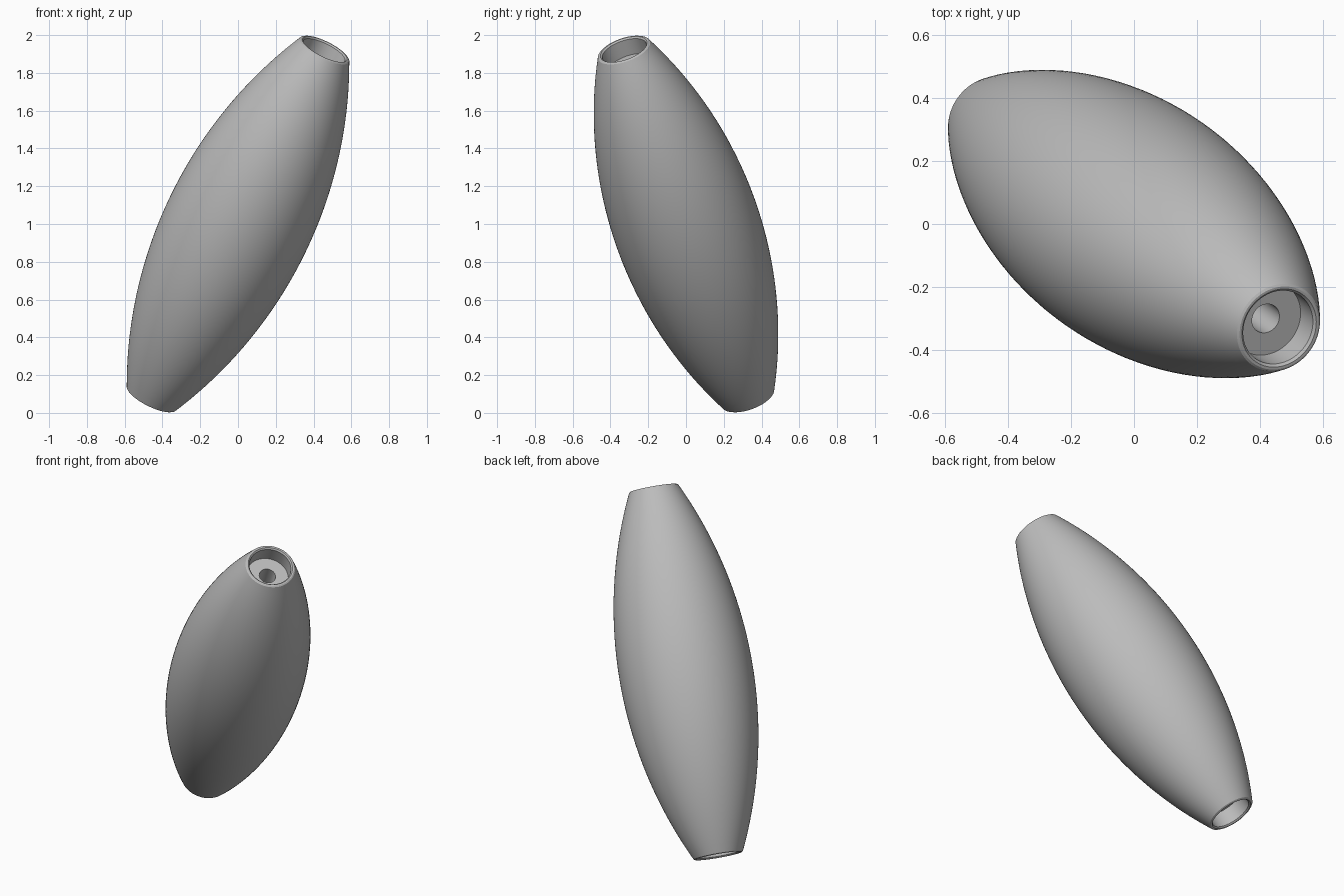
import bpy, bmesh, math
from mathutils import Vector

cube = bpy.data.objects.get("Cube")
if cube:
    bpy.data.objects.remove(cube, do_unlink=True)

# Plain grey material
grey = bpy.data.materials.new("plain grey")
grey.use_nodes = True
colour = (0.5, 0.5, 0.5, 1)
grey.diffuse_color = colour
grey.node_tree.nodes["Principled BSDF"].inputs["Base Color"].default_value = colour

# Main sizes
HALF = 1.084      # half length along the axis
BELLY = 0.387     # largest radius
RIM = 0.143       # radius at the ends
RECESS = 0.122    # radius of the end recess
DEPTH = 0.10      # depth of the end recess
BORE = 0.048      # radius of the through hole
SEGMENTS = 96
ARC_STEPS = 48

# Circular arc for the bulging side
sag = BELLY - RIM
arc_radius = (HALF ** 2 + sag ** 2) / (2 * sag)


def side_radius(h):
    return BELLY - arc_radius + math.sqrt(arc_radius ** 2 - h ** 2)


# Closed profile: outer side, rounded lip, recess and bore, mirrored at both ends
LIP = 0.008
end = [(RIM - LIP * 0.6, HALF), (RECESS + LIP, HALF), (RECESS, HALF - LIP),
       (RECESS, HALF - DEPTH), (BORE, HALF - DEPTH)]
side_end = HALF - LIP * 0.6
side = [-side_end + 2 * side_end * i / ARC_STEPS for i in range(ARC_STEPS + 1)]
profile = [(side_radius(h), h) for h in side] + end
profile += [(r, -h) for r, h in reversed(end)]

# Turn the profile around the axis
bm = bmesh.new()
verts = [bm.verts.new((r, 0, h)) for r, h in profile]
edges = [bm.edges.new((verts[i - 1], verts[i])) for i in range(len(verts))]
bmesh.ops.spin(bm, geom=verts + edges, cent=(0, 0, 0), axis=(0, 0, 1),
               angle=math.tau, steps=SEGMENTS, use_merge=True, use_duplicate=False)
bmesh.ops.remove_doubles(bm, verts=bm.verts[:], dist=1e-5)
bmesh.ops.recalc_face_normals(bm, faces=bm.faces[:])

# Lean the barrel along its axis
lean = Vector((0.424, -0.304, 0.853)).to_track_quat('Z', 'Y')
bmesh.ops.rotate(bm, verts=bm.verts[:], cent=(0, 0, 0), matrix=lean.to_matrix())
bmesh.ops.translate(bm, verts=bm.verts[:], vec=(0, 0, 1))

mesh = bpy.data.meshes.new("barrel_grip")
bm.to_mesh(mesh)
bm.free()
mesh.materials.append(grey)
grip = bpy.data.objects.new("barrel_grip", mesh)
bpy.context.collection.objects.link(grip)

# Smooth sides with crisp rims
bpy.ops.object.select_all(action='DESELECT')
grip.select_set(True)
bpy.context.view_layer.objects.active = grip
bpy.ops.object.shade_smooth_by_angle(angle=math.radians(30))
